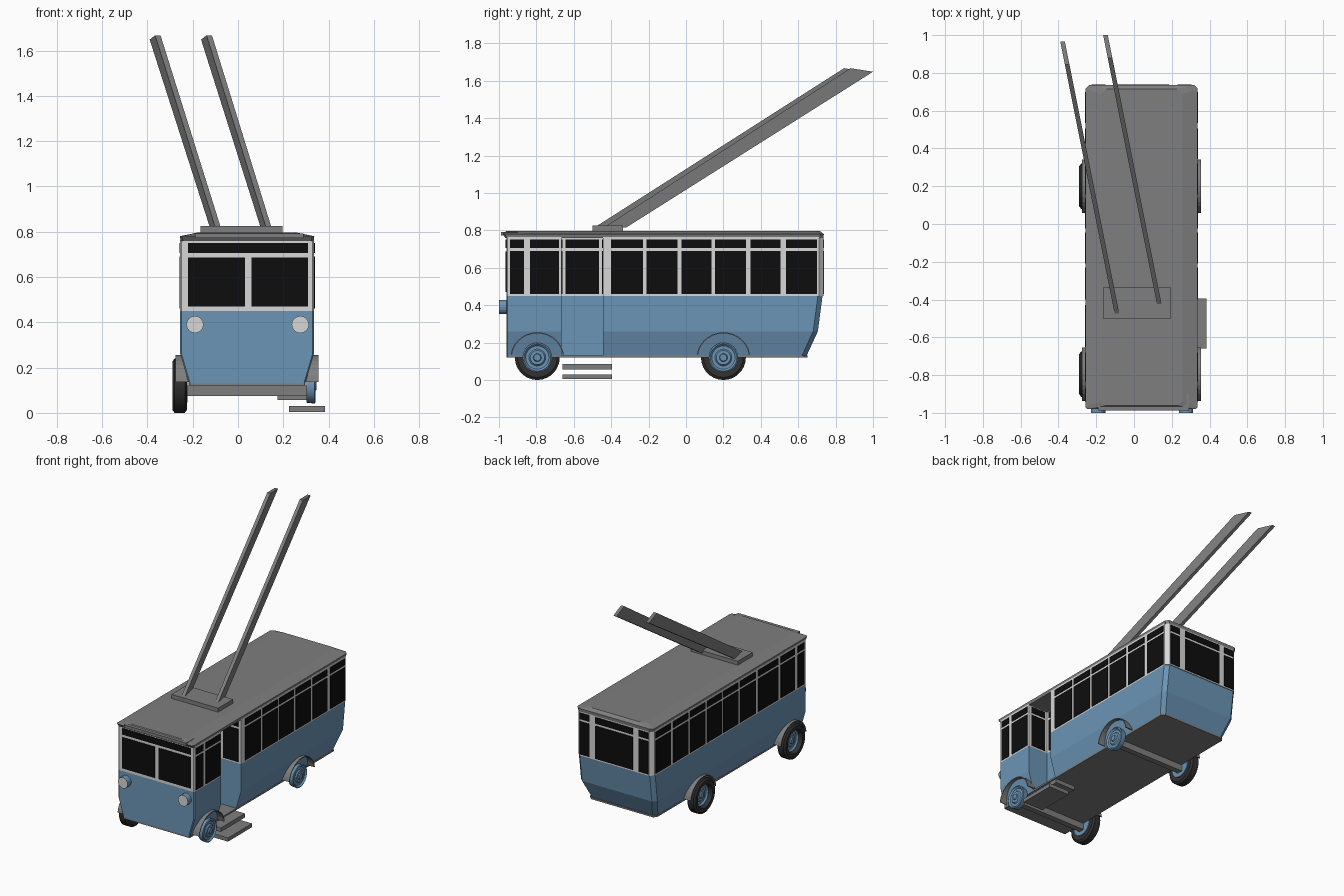
import bpy, bmesh, math
from mathutils import Vector

cube = bpy.data.objects.get("Cube")
if cube:
    bpy.data.objects.remove(cube)


def material(name, rgb):
    m = bpy.data.materials.new(name)
    m.use_nodes = True
    m.diffuse_color = (*rgb, 1)
    m.node_tree.nodes["Principled BSDF"].inputs["Base Color"].default_value = (*rgb, 1)
    return m


BLUE = material("body blue", (0.15, 0.30, 0.47))
WHITE = material("frame white", (0.68, 0.68, 0.68))
GREY = material("roof grey", (0.21, 0.21, 0.21))
BLACK = material("window black", (0.004, 0.004, 0.004))
RUBBER = material("tyre rubber", (0.03, 0.03, 0.03))

MID = 0.04          # centre line of the body
HALF = 0.295        # half width of the body
FRONT, BACK = -0.96, 0.735
LEFT, RIGHT = MID + HALF, MID - HALF
DOOR_Y = (-0.665, -0.445)
DOOR_X = 0.18
AXLES = (-0.795, 0.2)


def finish(name, bm, mats, smooth=False):
    bmesh.ops.recalc_face_normals(bm, faces=bm.faces)
    mesh = bpy.data.meshes.new(name)
    bm.to_mesh(mesh)
    bm.free()
    for m in mats:
        mesh.materials.append(m)
    ob = bpy.data.objects.new(name, mesh)
    bpy.context.collection.objects.link(ob)
    if smooth:
        bpy.ops.object.select_all(action="DESELECT")
        bpy.context.view_layer.objects.active = ob
        ob.select_set(True)
        bpy.ops.object.shade_smooth_by_angle(angle=math.radians(35))
    return ob


def box(name, xs, ys, zs, mat):
    bm = bmesh.new()
    bmesh.ops.create_cube(bm, size=1)
    for v in bm.verts:
        v.co = Vector([(r[0] + r[1]) / 2 + c * (r[1] - r[0]) for r, c in zip((xs, ys, zs), v.co)])
    return finish(name, bm, [mat])


def loft(rings, cap=True, close=False):
    """Join rings of equal length with quads, capping or closing the ends."""
    bm = bmesh.new()
    vs = [[bm.verts.new(p) for p in r] for r in rings]
    pairs = list(zip(vs, vs[1:])) + ([(vs[-1], vs[0])] if close else [])
    for a, b in pairs:
        for i in range(len(a)):
            j = (i + 1) % len(a)
            bm.faces.new((a[i], a[j], b[j], b[i]))
    if cap:
        bm.faces.new(vs[0])
        bm.faces.new(vs[-1])
    return bm


def outline(z, inset, front, back, cut_front, cut_back, door=False):
    """Plan of the bus at one height, with chamfered corners."""
    l, r = LEFT - inset, RIGHT + inset
    pts = [(r + cut_front, front), (l - cut_front, front), (l, front + cut_front)]
    if door:
        pts += [(l, DOOR_Y[0]), (DOOR_X, DOOR_Y[0]), (DOOR_X, DOOR_Y[1]), (l, DOOR_Y[1])]
    pts += [(l, back - cut_back), (l - cut_back, back), (r + cut_back, back),
            (r, back - cut_back), (r, front + cut_front)]
    return [(x, y, z) for x, y in pts]


# Body shell: blue below the sill, white window frames above
levels = [(0.13, 0.038, 0.645), (0.26, 0, 0.705), (0.45, 0, BACK - 0.005), (0.45, 0, BACK), (0.765, 0, BACK)]
bm = loft([outline(z, i, FRONT, b, 0.006, 0.025, True) for z, i, b in levels])
for f in bm.faces:
    f.material_index = int(f.calc_center_median().z > 0.451)
finish("body", bm, [BLUE, WHITE])

# Floor plate
finish("floor", loft([outline(z, 0.036, FRONT, 0.65, 0.006, 0.02) for z in (0.12, 0.132)]), [GREY])

# Roof with sloped edges and a front visor
finish("roof", loft([outline(0.758, 0.002, -0.965, BACK, 0.01, 0.02),
                     outline(0.78, -0.002, -0.98, BACK + 0.002, 0.01, 0.02),
                     outline(0.797, 0.08, -0.96, BACK - 0.02, 0.02, 0.03)]), [GREY])
box("visor", (-0.19, 0.29), (-0.988, -0.9), (0.772, 0.792), GREY)

# Windows: thin plates in a tall lower row and a low upper row
LOWER, UPPER = (0.46, 0.69), (0.706, 0.75)
T = 0.004


def window(name, axis, at, span, rows=(LOWER, UPPER)):
    for row in rows:
        depth = (at - T, at + T)
        if axis == "x":
            box(name, depth, span, row, BLACK)
        else:
            box(name, span, depth, row, BLACK)


side = [(-0.94, -0.865), (-0.835, -0.68), (-0.40, -0.23), (-0.21, -0.045), (-0.025, 0.135),
        (0.155, 0.32), (0.345, 0.505), (0.535, 0.7)]
for s in side:
    window("left_window", "x", LEFT, s)
    window("right_window", "x", RIGHT, s)
window("right_middle_window", "x", RIGHT, (-0.65, -0.43))
window("windscreen_right", "y", FRONT, (-0.22, 0.03), [(0.47, 0.687)])
window("windscreen_left", "y", FRONT, (0.06, 0.31), [(0.47, 0.687)])
window("windscreen_top", "y", FRONT, (-0.22, 0.31), [UPPER])
window("back_window", "y", BACK, (MID - 0.145, MID + 0.145))
for s in (-1, 1):
    window("back_corner_window", "y", BACK, sorted((MID + s * 0.19, MID + s * 0.265)))

# Windows inside the door recess
window("door_window", "x", DOOR_X, (-0.645, -0.465))
for y in DOOR_Y:
    window("door_side_window", "y", y, (0.2, 0.315))

# Door steps
box("upper_step", (0.175, 0.33), (-0.66, -0.395), (0.057, 0.085), GREY)
box("lower_step", (0.225, 0.385), (-0.66, -0.395), (0.004, 0.03), GREY)

# Headlights: blue casing with a pale lens
for x in (-0.19, 0.275):
    ring = [(math.cos(a * math.tau / 16) * 0.038, math.sin(a * math.tau / 16) * 0.038) for a in range(16)]
    bm = loft([[(x + u, y, 0.39 + v) for u, v in ring] for y in (-0.95, -1.0)])
    for f in bm.faces:
        f.material_index = int(len(f.verts) > 4)
    finish("headlight", bm, [BLUE, WHITE])


def lathe(name, profile, y, mat, s, close=False):
    """Turn (offset from centre line, radius) points around a wheel axis."""
    n = 28
    rings = [[(MID + s * o, y + r * math.cos(k * math.tau / n), 0.12 + r * math.sin(k * math.tau / n))
              for k in range(n)] for o, r in profile]
    return finish(name, loft(rings, not close, close), [mat], True)


def fender(y, s):
    n = 14
    bm = bmesh.new()
    rows = []
    for k in range(n + 1):
        a = math.radians(8 + 164 * k / n)
        rows.append([bm.verts.new((MID + s * o, y + 0.143 * math.cos(a), 0.118 + 0.137 * math.sin(a)))
                     for o in (0.25, 0.315)])
    for a, b in zip(rows, rows[1:]):
        bm.faces.new((a[0], a[1], b[1], b[0]))
    ob = finish("fender", bm, [GREY])
    mod = ob.modifiers.new("thickness", "SOLIDIFY")
    mod.thickness = 0.006


# Wheels: hubs all round, tyres on the right side only
hub = [(0.262, 0.03), (0.262, 0.075), (0.298, 0.079), (0.302, 0.072), (0.292, 0.062),
       (0.292, 0.045), (0.3, 0.038), (0.3, 0.022), (0.307, 0.018)]
tyre = [(0.267, 0.076), (0.265, 0.106), (0.275, 0.12), (0.32, 0.12), (0.33, 0.106), (0.328, 0.082), (0.315, 0.076)]
for y in AXLES:
    for s in (-1, 1):
        lathe("wheel_hub", hub, y, BLUE, s)
        fender(y, s)
    lathe("tyre", tyre, y, RUBBER, -1, True)
    box("axle", (-0.225, 0.305), (y - 0.02, y + 0.02), (0.075, 0.122), GREY)

# Current collectors: a base plate and two slanted poles
box("pole_base", (-0.165, 0.197), (-0.5, -0.337), (0.79, 0.825), GREY)
for x, y, end in ((-0.087, -0.49, 0.965), (0.137, -0.44, 1.0)):
    def section(y0, y1, z0, z1):
        corners = [(-0.012, y0, z0), (0.012, y0, z0), (0.012, y1, z1), (-0.012, y1, z1)]
        return [(x + dx - 0.2 * (py - y), py, pz) for dx, py, pz in corners]
    finish("pole", loft([section(y, y + 0.12, 0.815, 0.815), section(end - 0.12, end, 1.667, 1.648)]), [GREY])
